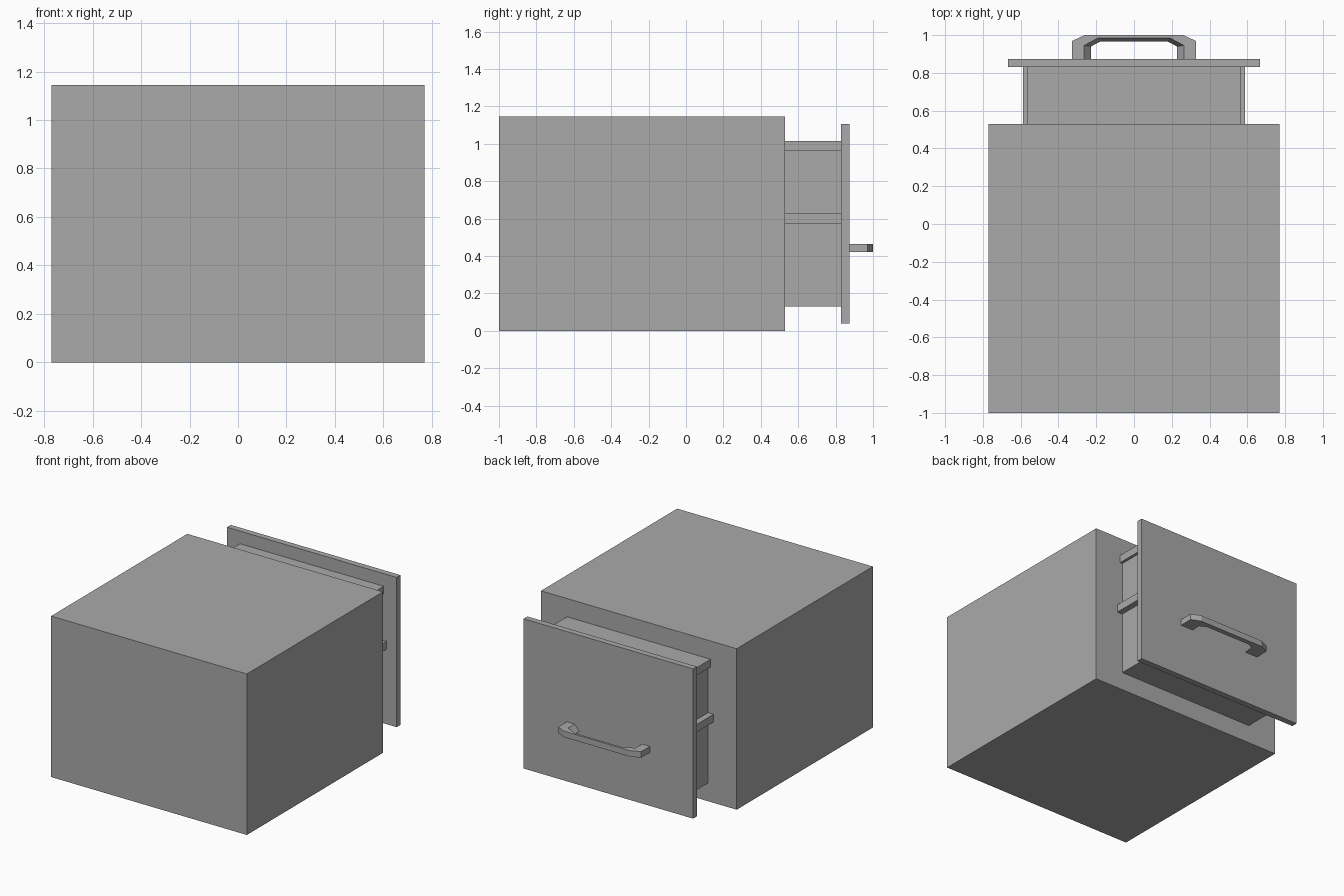
import bpy
import bmesh
from mathutils import Vector

cube = bpy.data.objects.get("Cube")
if cube:
    bpy.data.objects.remove(cube, do_unlink=True)

# One plain grey for everything
grey = bpy.data.materials.new("plain_grey")
grey.use_nodes = True
COLOR = (0.4, 0.4, 0.4, 1)
grey.diffuse_color = COLOR
grey.node_tree.nodes["Principled BSDF"].inputs["Base Color"].default_value = COLOR


def finish(name, bm):
    bmesh.ops.recalc_face_normals(bm, faces=bm.faces[:])
    mesh = bpy.data.meshes.new(name)
    bm.to_mesh(mesh)
    bm.free()
    mesh.materials.append(grey)
    obj = bpy.data.objects.new(name, mesh)
    bpy.context.scene.collection.objects.link(obj)
    return obj


def add_box(bm, lo, hi):
    lo, hi = Vector(lo), Vector(hi)
    verts = bmesh.ops.create_cube(bm, size=1)["verts"]
    for v in verts:
        v.co = (lo + hi) / 2 + v.co * (hi - lo)
    return list({f for v in verts for f in v.link_faces})


def box(name, lo, hi):
    bm = bmesh.new()
    add_box(bm, lo, hi)
    return finish(name, bm)


def open_box(name, outer, inner, axis):
    """Hollow box open on the positive side of the axis, with a flat rim."""
    bm = bmesh.new()
    rims = []
    for lo, hi in (outer, inner):
        faces = add_box(bm, lo, hi)
        lid = max(faces, key=lambda f: f.calc_center_median()[axis])
        rims += lid.edges[:]
        bmesh.ops.delete(bm, geom=[lid], context="FACES_ONLY")
    bmesh.ops.bridge_loops(bm, edges=rims)
    return finish(name, bm)


# Cabinet shell, open at the back side
open_box("cabinet",
         ((-0.77, -1, 0), (0.77, 0.53, 1.145)),
         ((-0.667, -0.9, 0.04), (0.667, 0.53, 1.105)), 1)

# Drawer tray, pulled partly out
open_box("drawer_tray",
         ((-0.545, -0.85, 0.13), (0.545, 0.83, 1.015)),
         ((-0.515, -0.82, 0.385), (0.515, 0.825, 1.015)), 2)

# Lips and runners along both sides of the tray
for side, s in (("left", 1), ("right", -1)):
    for part, reach, low, high in (("lip", 0.565, 0.96, 1.015),
                                   ("runner", 0.588, 0.575, 0.63)):
        xs = sorted((s * 0.545, s * reach))
        box(f"{side}_{part}", (xs[0], -0.85, low), (xs[1], 0.83, high))

# Drawer panel
box("drawer_panel", (-0.667, 0.83, 0.04), (0.667, 0.873, 1.105))

# Handle: a four-sided section swept along a bracket shape
TOP, BOTTOM = 0.463, 0.42
outer = [(0.327, 0.873), (0.327, 0.97), (0.26, 1.0)]
inner_top = [(0.265, 0.873), (0.265, 0.945), (0.19, 0.985)]
inner_low = [(0.228, 0.873), (0.228, 0.94), (0.18, 0.965)]


def mirrored(points):
    return points + [(-x, y) for x, y in reversed(points)]


bm = bmesh.new()
sections = []
for a, b, c in zip(mirrored(outer), mirrored(inner_top), mirrored(inner_low)):
    sections.append([bm.verts.new(p) for p in
                     ((*a, TOP), (*a, BOTTOM), (*c, BOTTOM), (*b, TOP))])
for one, two in zip(sections, sections[1:]):
    for i in range(4):
        j = (i + 1) % 4
        bm.faces.new((one[i], one[j], two[j], two[i]))
bm.faces.new(sections[0])
bm.faces.new(sections[-1])
finish("handle", bm)
